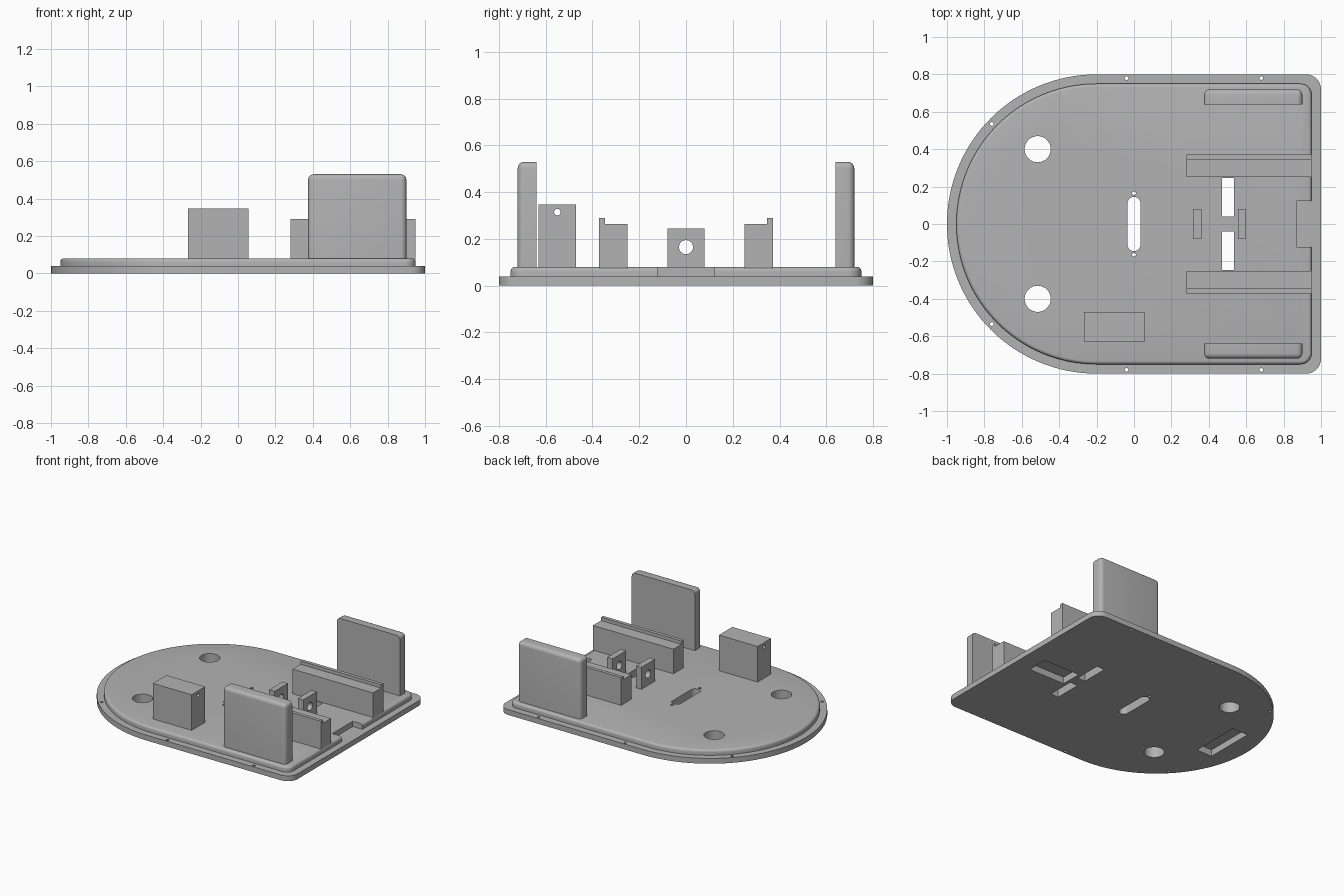
import bpy, bmesh
from math import pi, sin, cos
from mathutils import Matrix

cube = bpy.data.objects.get("Cube")
if cube:
    bpy.data.objects.remove(cube)

grey = bpy.data.materials.new("plain grey")
grey.use_nodes = True
COLOUR = (0.45, 0.45, 0.45, 1)
grey.diffuse_color = COLOUR
grey.node_tree.nodes["Principled BSDF"].inputs["Base Color"].default_value = COLOUR


def make(name, bm):
    bmesh.ops.recalc_face_normals(bm, faces=bm.faces[:])
    mesh = bpy.data.meshes.new(name)
    bm.to_mesh(mesh)
    bm.free()
    mesh.materials.append(grey)
    ob = bpy.data.objects.new(name, mesh)
    bpy.context.collection.objects.link(ob)
    return ob


def arc(cx, cy, r, start, end, n):
    return [(cx + r * cos(start + (end - start) * i / n),
             cy + r * sin(start + (end - start) * i / n)) for i in range(n + 1)]


def prism(bm, points, z0, z1):
    face = bm.faces.new([bm.verts.new((x, y, z0)) for x, y in points])
    top = bmesh.ops.extrude_face_region(bm, geom=[face])["geom"]
    verts = [v for v in top if isinstance(v, bmesh.types.BMVert)]
    bmesh.ops.translate(bm, verts=verts, vec=(0, 0, z1 - z0))


def box(bm, x0, x1, y0, y1, z0, z1):
    prism(bm, [(x0, y0), (x1, y0), (x1, y1), (x0, y1)], z0, z1)


def rod_x(bm, x0, x1, y, z, r):
    bmesh.ops.create_cone(bm, cap_ends=True, segments=32, radius1=r, radius2=r, depth=x1 - x0,
                          matrix=Matrix.Translation(((x0 + x1) / 2, y, z)) @ Matrix.Rotation(pi / 2, 4, "Y"))


def cut(ob, cutter):
    cutter.hide_render = True
    cutter.hide_viewport = True
    mod = ob.modifiers.new("cut", "BOOLEAN")
    mod.operation = "DIFFERENCE"
    mod.solver = "EXACT"
    mod.object = cutter


def smooth(ob):
    bpy.ops.object.select_all(action="DESELECT")
    ob.select_set(True)
    bpy.context.view_layer.objects.active = ob
    bpy.ops.object.shade_smooth_by_angle(angle=0.6)


def outline(inset, corner):
    # Half-round at one end, rounded corners at the other
    w, e = 0.8 - inset, 1 - inset
    return (arc(-0.2, 0, w, pi / 2, 3 * pi / 2, 64)
            + arc(e - corner, corner - w, corner, -pi / 2, 0, 8)
            + arc(e - corner, w - corner, corner, 0, pi / 2, 8))


# Base plate and raised deck with a rounded top rim
bm = bmesh.new()
prism(bm, outline(0, 0.08), 0, 0.04)
base = make("base_plate", bm)

bm = bmesh.new()
prism(bm, outline(0.05, 0.06), 0.04, 0.08)
rim = [e for e in bm.edges if all(v.co.z > 0.07 for v in e.verts)]
bmesh.ops.bevel(bm, geom=rim, offset=0.018, segments=4, profile=0.5, affect="EDGES")
deck = make("raised_deck", bm)

# Holes and slots through both layers, plus pockets underneath
bm = bmesh.new()
for s in (-1, 1):
    for x, y, r in ((-0.515, 0.4, 0.07), (0, 0.165, 0.01), (-0.04, 0.78, 0.01),
                    (0.68, 0.78, 0.01), (-0.76, 0.535, 0.01)):
        prism(bm, arc(x, s * y, r, 0, 2 * pi, 32)[:-1], -0.1, 0.2)
    box(bm, 0.47, 0.535, *sorted((s * 0.04, s * 0.245)), -0.1, 0.2)
prism(bm, arc(0, 0.11, 0.035, 0, pi, 12) + arc(0, -0.11, 0.035, pi, 2 * pi, 12), -0.1, 0.2)
box(bm, -0.85, -0.72, -0.19, 0.19, -0.1, 0.05)
box(bm, 0.56, 0.86, -0.08, 0.08, -0.1, 0.05)
holes = make("hole_cutter", bm)
cut(base, holes)
cut(deck, holes)

bm = bmesh.new()
box(bm, 0.87, 1.1, -0.122, 0.122, 0.04, 0.2)
cut(deck, make("notch_cutter", bm))
smooth(base)
smooth(deck)

for side, s in (("right", -1), ("left", 1)):
    # Tall side wall, rounded on its top and outer edges
    bm = bmesh.new()
    box(bm, 0.375, 0.9, *sorted((s * 0.64, s * 0.72)), 0.07, 0.53)
    edges = []
    for e in bm.edges:
        mid = (e.verts[0].co + e.verts[1].co) / 2
        outer, top = abs(mid.y) > 0.71, mid.z > 0.5
        across = abs(e.verts[0].co.y - e.verts[1].co.y) > 0.01
        if (outer and mid.z > 0.1) or (top and across):
            edges.append(e)
    bmesh.ops.bevel(bm, geom=edges, offset=0.028, segments=5, profile=0.5, affect="EDGES")
    smooth(make(side + "_wall", bm))

    # Stepped rail: an L profile swept along x
    bm = bmesh.new()
    profile = [(0.25, 0.075), (0.372, 0.075), (0.372, 0.29),
               (0.346, 0.29), (0.346, 0.265), (0.25, 0.265)]
    face = bm.faces.new([bm.verts.new((0.28, s * y, z)) for y, z in profile])
    end = bmesh.ops.extrude_face_region(bm, geom=[face])["geom"]
    bmesh.ops.translate(bm, verts=[v for v in end if isinstance(v, bmesh.types.BMVert)], vec=(0.67, 0, 0))
    make(side + "_rail", bm)


def drilled_block(name, x0, x1, y0, y1, height, hole_z, r):
    bm = bmesh.new()
    box(bm, x0, x1, y0, y1, 0.075, height)
    block = make(name, bm)
    bm = bmesh.new()
    rod_x(bm, x0 - 0.05, x1 + 0.05, (y0 + y1) / 2, hole_z, r)
    cut(block, make(name + "_cutter", bm))
    smooth(block)


# Bearing blocks and the solid mounting block
drilled_block("inner_bearing_block", 0.315, 0.36, -0.08, 0.08, 0.245, 0.165, 0.03)
drilled_block("outer_bearing_block", 0.555, 0.6, -0.08, 0.08, 0.245, 0.165, 0.03)
drilled_block("mounting_block", -0.267, 0.055, -0.63, -0.47, 0.348, 0.315, 0.014)
